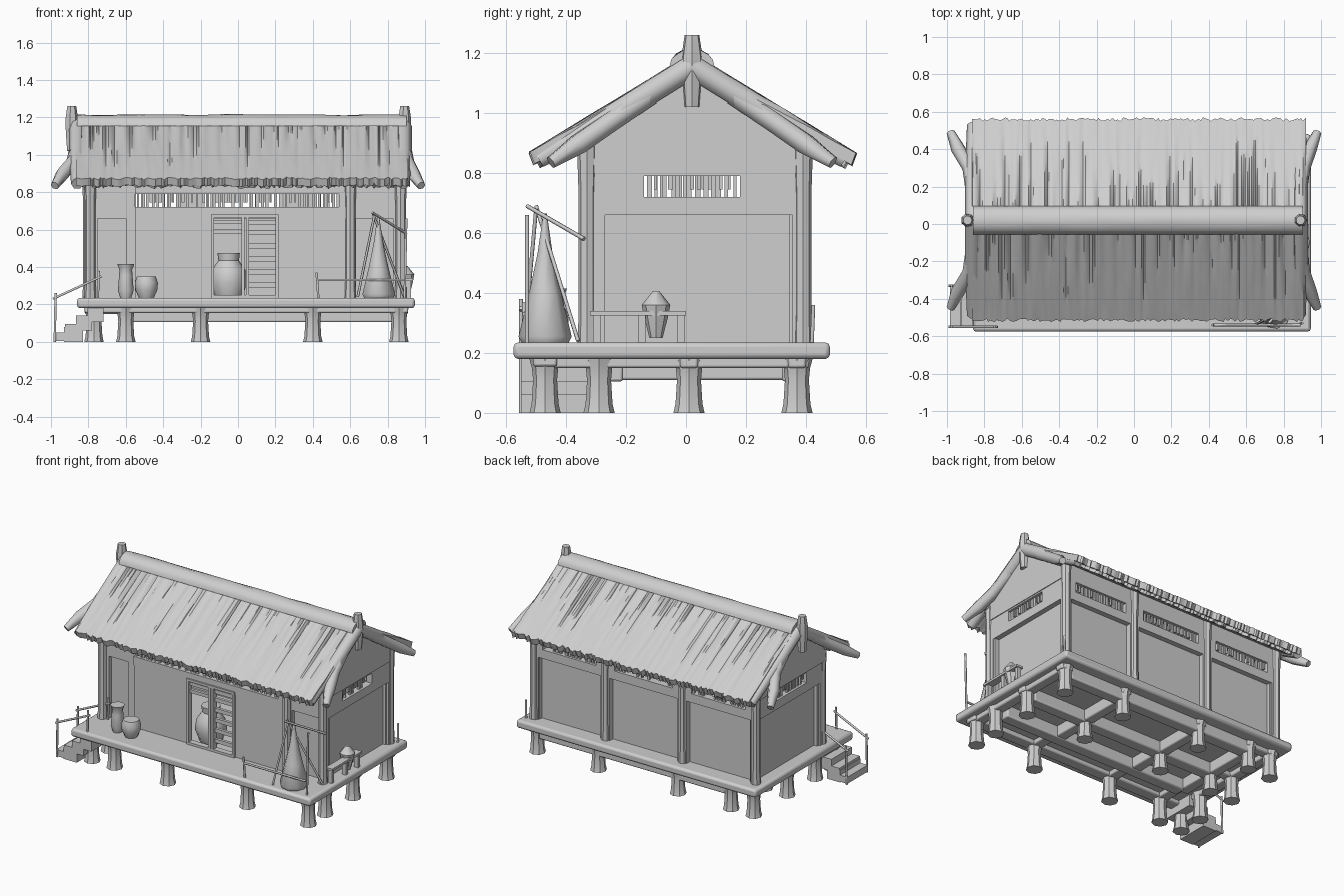
import bpy, bmesh, math, random

random.seed(4)
if "Cube" in bpy.data.objects:
    bpy.data.objects.remove(bpy.data.objects["Cube"])

clay = bpy.data.materials.new("plain grey")
clay.use_nodes = True
clay.diffuse_color = (0.62, 0.62, 0.62, 1)
clay.node_tree.nodes["Principled BSDF"].inputs["Base Color"].default_value = clay.diffuse_color
meshes = []


def finish(name, bm):
    bmesh.ops.recalc_face_normals(bm, faces=bm.faces)
    mesh = bpy.data.meshes.new(name)
    bm.to_mesh(mesh)
    bm.free()
    mesh.materials.append(clay)
    obj = bpy.data.objects.new(name, mesh)
    bpy.context.collection.objects.link(obj)
    meshes.append(obj)
    return obj


def skin(bm, rings):
    """Bridge closed rings of points and cap both ends."""
    loops = [[bm.verts.new(p) for p in ring] for ring in rings]
    n = len(loops[0])
    for a, b in zip(loops, loops[1:]):
        for i in range(n):
            bm.faces.new((a[i], a[(i + 1) % n], b[(i + 1) % n], b[i]))
    bm.faces.new(loops[0])
    bm.faces.new(loops[-1][::-1])


def boxes(name, corners, bevel=0):
    bm = bmesh.new()
    for lo, hi in corners:
        skin(bm, [[(x, y, z) for x, y in ((lo[0], lo[1]), (hi[0], lo[1]), (hi[0], hi[1]), (lo[0], hi[1]))]
                  for z in (lo[2], hi[2])])
    obj = finish(name, bm)
    if bevel:
        mod = obj.modifiers.new("soft edges", 'BEVEL')
        mod.width, mod.segments = bevel, 2


def lathe(name, places, profile, sides=10):
    bm = bmesh.new()
    for x, y, z in places:
        skin(bm, [[(x + r * math.cos(a), y + r * math.sin(a), z + h)
                   for a in (math.tau * k / sides for k in range(sides))] for r, h in profile])
    finish(name, bm)


def poles(name, paths, radius, tip=1):
    curve = bpy.data.curves.new(name, 'CURVE')
    curve.dimensions = '3D'
    curve.bevel_depth, curve.bevel_resolution, curve.use_fill_caps = radius, 1, True
    for path in paths:
        spline = curve.splines.new('POLY')
        spline.points.add(len(path) - 1)
        for point, co in zip(spline.points, path):
            point.co = (*co, 1)
        spline.points[-1].radius = tip
    curve.materials.append(clay)
    bpy.context.collection.objects.link(bpy.data.objects.new(name, curve))


# Stilts, beams and deck; the floor beams hang lower under the house
LEG_X, LEG_Y = (-0.77, -0.6, -0.2, 0.4, 0.86), (-0.47, 0.01, 0.37)
lathe("stilts", [(x, y, 0) for x in LEG_X for y in LEG_Y] + [(-0.77, -0.29, 0), (0.86, -0.29, 0)],
      [(0.052, 0), (0.045, 0.03), (0.04, 0.11), (0.044, 0.15), (0.055, 0.19)], 8)
boxes("front_beam", [((-0.82, -0.51, 0.155), (0.91, -0.43, 0.2))], 0.008)
boxes("long_beams", [((-0.58, y - 0.04, 0.105), (0.83, y + 0.04, 0.2)) for y in (-0.25, 0.01, 0.36)]
      + [((-0.82, y - 0.03, 0.15), (0.91, y + 0.03, 0.2)) for y in LEG_Y[1:]], 0.008)
boxes("cross_beams", [((x - 0.035, -0.5, 0.15), (x + 0.035, 0.41, 0.2)) for x in LEG_X]
      + [((x - 0.035, -0.25, 0.11), (x + 0.035, 0.36, 0.2)) for x in LEG_X[1:4]], 0.008)
boxes("deck", [((-0.86, -0.575, 0.18), (0.945, 0.48, 0.235))], 0.015)

# Walls: each bay has a recessed panel, rail, slatted window and head beam
SIDES = {"front": lambda u, d, z: (u, -d, z), "back": lambda u, d, z: (u, d, z),
         "right": lambda u, d, z: (d, u, z), "left": lambda u, d, z: (-d, u, z)}


def bay(name, side, u0, u1, d, panel=True, window=None, depth=0.03, frame=0.0):
    place = SIDES[side]
    parts = [(u0, u1, d - 0.05, d, 0.66, 0.72), (u0, u1, d - 0.05, d, 0.79, 0.9)]
    if panel:
        parts.append((u0, u1, d - depth - 0.02, d - depth, 0.23, 0.67))
    if frame:
        parts += [(u0, u0 + frame, d - 0.05, d, 0.23, 0.67), (u1 - frame, u1, d - 0.05, d, 0.23, 0.67)]
    w0, w1 = window or (u0, u1)
    for a, b in ((u0, w0), (w1, u1)):
        if b - a > 0.005:
            parts.append((a, b, d - 0.05, d, 0.71, 0.8))
    u = w0 + 0.01
    while u < w1 - 0.012:
        parts.append((u, u + random.uniform(0.008, 0.018), d - 0.03, d - 0.015,
                      random.choice((0.715, 0.715, 0.745)), 0.795))
        u += random.uniform(0.02, 0.032)
    solid = []
    for a, b, d0, d1, z0, z1 in parts:
        p, q = place(a, d0, z0), place(b, d1, z1)
        solid.append((tuple(map(min, p, q)), tuple(map(max, p, q))))
    boxes(name, solid)


bay("front_wall_left", "front", -0.55, -0.14, 0.34, depth=0.005)
bay("front_wall_door_head", "front", -0.14, 0.21, 0.34, panel=False)
bay("front_wall_right", "front", 0.21, 0.6, 0.34, window=(0.21, 0.54), depth=0.005)
bay("front_end_bay_left", "front", -0.8, -0.55, 0.32, window=(-0.7, -0.7), frame=0.05)
bay("front_end_bay_right", "front", 0.6, 0.88, 0.32, window=(0.7, 0.7), frame=0.03)
BACK_X = (-0.8, -0.25, 0.33, 0.87)
for i in range(3):
    bay(f"back_bay_{i + 1}", "back", BACK_X[i], BACK_X[i + 1], 0.4,
        window=(BACK_X[i] + 0.07, BACK_X[i + 1] - 0.07), depth=0.035, frame=0.035)
for side, d in (("right", 0.885), ("left", 0.81)):
    bay(side + "_wall", side, -0.32, 0.39, d, window=(-0.14, 0.18), depth=0.035, frame=0.035)

# Gable walls under the roof, standing slightly proud of the walls below
for name, x in (("right_gable", 0.85), ("left_gable", -0.82)):
    bm = bmesh.new()
    outline = ((-0.34, 0.8), (0.4, 0.8), (0.4, 0.89), (0.02, 1.13), (-0.34, 0.89))
    skin(bm, [[(x + dx, y, z) for y, z in outline] for dx in (0, 0.04)])
    finish(name, bm)

# Round posts
posts = [(x, 0.39, 0.22) for x in BACK_X] + [(x, -0.33, 0.22) for x in (-0.79, 0.6, 0.87)]
lathe("wall_posts", posts, [(0.032, 0), (0.028, 0.12), (0.028, 0.5), (0.034, 0.68)], 8)

# Doorway: frame, middle post, slats and a jar inside
boxes("door_frame", [((x, -0.35, 0.235), (x + 0.016, -0.31, 0.68)) for x in (-0.145, 0.02, 0.042, 0.2)]
      + [((-0.145, -0.35, z), (0.216, -0.31, z + 0.016)) for z in (0.235, 0.665)])
boxes("door_slats", [((0.056, -0.33, z), (0.2, -0.31, z + 0.026)) for z in (0.29, 0.36, 0.43, 0.5, 0.57, 0.625)]
      + [((-0.13, -0.33, z), (0.02, -0.31, z + 0.022)) for z in (0.58, 0.63)])
lathe("indoor_jar", [(-0.05, -0.22, 0.235)],
      [(0.07, 0), (0.1, 0.08), (0.09, 0.15), (0.055, 0.2), (0.06, 0.24)])


# Thatched roof with straw furrows that fade towards the eave
def thatch(name, sign, run, lift, thick, ragged, furrow, x0=-0.865, x1=0.92):
    slope, rings, x = 0.61, [], x0
    while x < x1:
        length = run + random.uniform(-ragged, ragged)
        groove, reach = furrow * random.random() ** 2, random.uniform(0.25, 0.6)
        top = []
        for k in range(8):
            t = length * k / 7
            dip = groove * max(0, 1 - t / reach)
            top.append((x, 0.02 + sign * t, 1.2 + lift - slope * t - dip + random.uniform(-0.003, 0.003)))
        under = [(x, 0.02 + sign * t, 1.2 + lift - slope * t - thick) for t in (length - 0.05, length / 2, 0)]
        last = top[-1]
        rings.append(top + [(x, last[1] - sign * 0.015, last[2] - thick * 0.8)] + under)
        x += random.uniform(0.008, 0.018)
    bm = bmesh.new()
    skin(bm, rings)
    finish(name, bm)


for label, sign, run in (("front", -1, 0.535), ("back", 1, 0.54)):
    thatch(label + "_thatch", sign, run, 0, 0.05, 0.01, 0.035)
    thatch(label + "_under_thatch", sign, run - 0.03, -0.035, 0.035, 0.018, 0, -0.83, 0.88)

# Rounded ridge cap
bm = bmesh.new()
skin(bm, [[(x, 0.02 + 0.075 * math.cos(a), 1.155 + random.uniform(0.055, 0.062) * math.sin(a))
           for a in (math.pi * k / 8 for k in range(9))] for x in [-0.86 + 0.11 * i for i in range(17)]])
finish("ridge_cap", bm)

# Thick gable logs along the roof edge, with flared branches and upright ridge horns
for word, end, x in (("right", 1, 0.885), ("left", -1, -0.86)):
    poles(word + "_gable_logs", [[(x, 0.02, 1.155), (x, 0.02 + s * 0.25, 1.0), (x, 0.02 + s * 0.51, 0.845)]
                                 for s in (1, -1)], 0.044, 0.75)
    poles(word + "_log_branches", [[(x, 0.02 + s * 0.14, 1.06), (x + end * 0.02, 0.02 + s * 0.28, 0.965),
                                    (end * 0.94, 0.02 + s * 0.38, 0.895), (end * 0.98, 0.02 + s * 0.47, 0.835)]
                                   for s in (1, -1)], 0.038, 0.6)
    lathe(word + "_ridge_horn", [(end * 0.89, 0.02, 1.02)],
          [(0.026, 0), (0.034, 0.1), (0.036, 0.17), (0.025, 0.24)], 7)
poles("purlins", [[(-0.86, y, z), (0.91, y, z)] for y, z in
                  ((-0.33, 0.9), (0.38, 0.9), (0.02, 1.1))], 0.022)

# Entry stairs with handrails
boxes("stairs", [((-0.985 + 0.06 * i, -0.55, 0.005 if i == 0 else 0.045 * i - 0.03),
                  (-0.9 + 0.06 * i, -0.33, 0.05 + 0.045 * i)) for i in range(4)])
boxes("stair_base", [((-0.93, -0.55, 0), (-0.83, -0.33, 0.08))])
rails = []
for y in (-0.55, -0.33):
    rails += [[(-0.98, y, 0), (-0.975, y, 0.26)], [(-0.75, y, 0.2), (-0.745, y, 0.38)],
              [(-0.99, y, 0.23), (-0.73, y, 0.35)]]
poles("stair_rails", rails, 0.007)

# Jars on the deck
lathe("tall_jar", [(-0.6, -0.44, 0.235)], [(0.03, 0), (0.042, 0.04), (0.036, 0.12), (0.034, 0.15), (0.045, 0.18)])
lathe("round_jar", [(-0.49, -0.45, 0.235)], [(0.04, 0), (0.058, 0.04), (0.062, 0.08), (0.05, 0.115)])

# Hanging net on leaning poles
lathe("net", [(0.75, -0.47, 0.235)],
      [(0.08, 0), (0.09, 0.02), (0.055, 0.16), (0.025, 0.3), (0.006, 0.43)], 9)
poles("net_poles", [[(0.72, -0.5, 0.69), (0.89, -0.36, 0.24)], [(0.72, -0.53, 0.69), (0.9, -0.34, 0.58)],
                    [(0.73, -0.5, 0.68), (0.64, -0.54, 0.24)], [(0.89, -0.53, 0.2), (0.9, -0.53, 0.66)],
                    [(0.42, -0.54, 0.33), (0.89, -0.54, 0.33)], [(0.43, -0.54, 0.23), (0.42, -0.54, 0.37)],
                    [(0.91, 0.42, 0.23), (0.91, 0.425, 0.36)]], 0.007)

# Side bench with a lidded pot
boxes("side_bench", [((0.885, -0.32, 0.325), (0.935, 0, 0.34))]
      + [((0.895, y, 0.23), (0.925, y + 0.025, 0.33)) for y in (-0.31, -0.16, -0.03)])
lathe("side_pot", [(0.895, -0.1, 0.25)], [(0.022, 0), (0.04, 0.07), (0.048, 0.11), (0.012, 0.155)], 8)

bpy.ops.object.select_all(action='DESELECT')
for obj in meshes:
    obj.select_set(True)
bpy.context.view_layer.objects.active = meshes[0]
bpy.ops.object.shade_smooth_by_angle(angle=math.radians(40))
